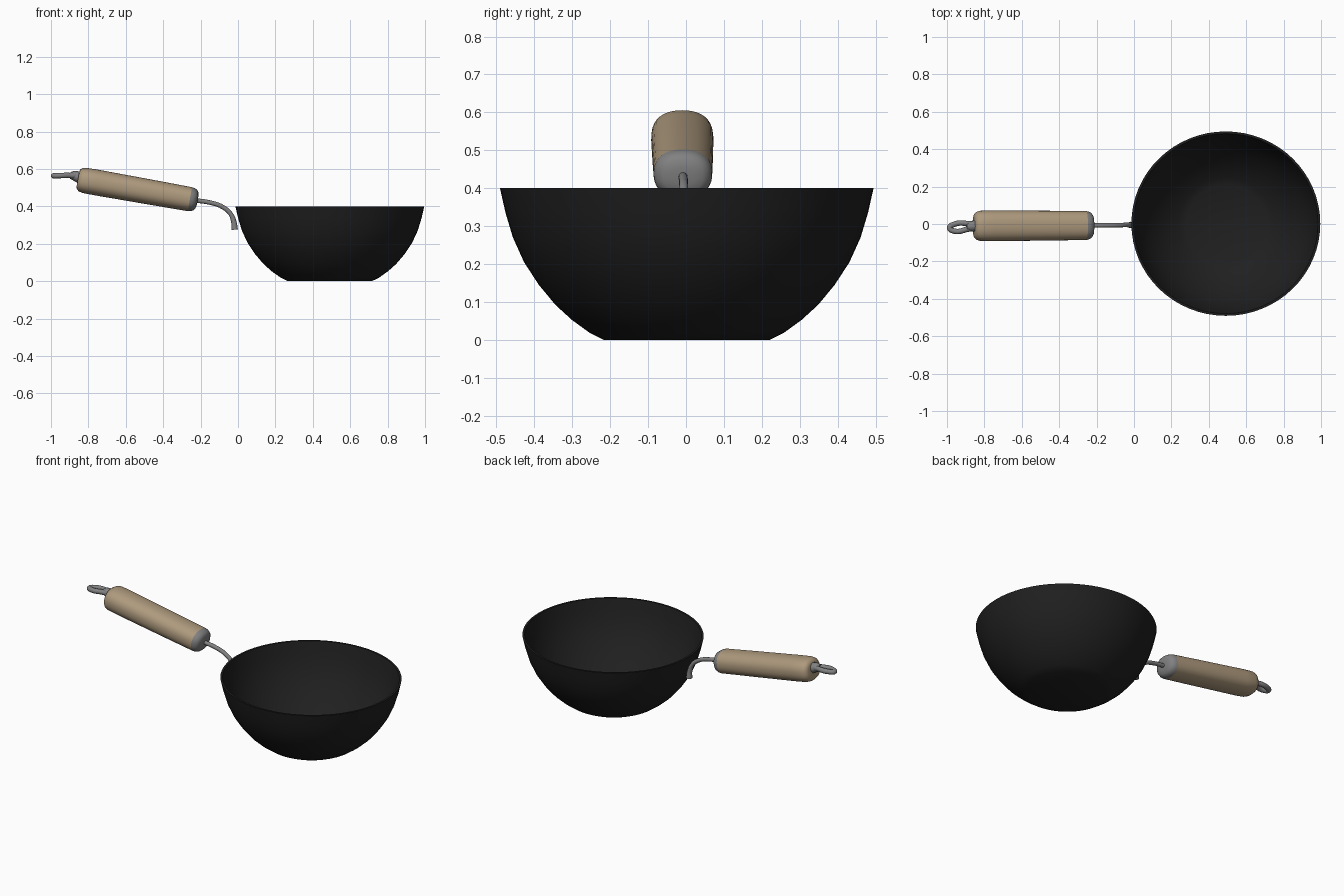
import bpy, bmesh, math
from mathutils import Vector, Matrix

if "Cube" in bpy.data.objects:
    bpy.data.objects.remove(bpy.data.objects["Cube"])


def material(name, rgb):
    m = bpy.data.materials.new(name)
    m.diffuse_color = (*rgb, 1)
    m.use_nodes = True
    m.node_tree.nodes["Principled BSDF"].inputs["Base Color"].default_value = m.diffuse_color
    return m


BLACK = material("black iron", (0.014, 0.014, 0.014))
WOOD = material("tan wood", (0.42, 0.32, 0.205))
STEEL = material("grey steel", (0.22, 0.22, 0.225))


def lathe(name, profile, mat, matrix, sides=64, power=2.0, angle=35):
    """Spin (radius, height) points round local z; power > 2 squares the section."""
    bm = bmesh.new()
    rings = []
    for r, h in profile:
        if r == 0:
            rings.append([bm.verts.new((0, 0, h))])
            continue
        ring = []
        for i in range(sides):
            a = 2 * math.pi * i / sides
            c, s = math.cos(a), math.sin(a)
            k = r / (abs(c) ** power + abs(s) ** power) ** (1 / power)
            ring.append(bm.verts.new((k * c, k * s, h)))
        rings.append(ring)
    for a, b in zip(rings, rings[1:]):
        for i in range(sides):
            j = (i + 1) % sides
            quad = [a[i % len(a)], a[j % len(a)], b[j % len(b)], b[i % len(b)]]
            bm.faces.new(list(dict.fromkeys(quad)))
    bm.transform(matrix)
    bmesh.ops.recalc_face_normals(bm, faces=bm.faces)
    me = bpy.data.meshes.new(name)
    bm.to_mesh(me)
    bm.free()
    ob = bpy.data.objects.new(name, me)
    bpy.context.collection.objects.link(ob)
    me.materials.append(mat)
    bpy.ops.object.select_all(action='DESELECT')
    ob.select_set(True)
    bpy.context.view_layer.objects.active = ob
    bpy.ops.object.shade_smooth_by_angle(angle=math.radians(angle))
    return ob


def rod(name, points, radius, mat, cyclic=False):
    """Round bar along a smooth path of (x, y, z, radius factor)."""
    cu = bpy.data.curves.new(name, 'CURVE')
    cu.dimensions = '3D'
    cu.bevel_depth = radius
    cu.bevel_resolution = 4
    cu.use_fill_caps = True
    sp = cu.splines.new('BEZIER')
    sp.bezier_points.add(len(points) - 1)
    for bp, (x, y, z, f) in zip(sp.bezier_points, points):
        bp.co = (x, y, z)
        bp.radius = f
        bp.handle_left_type = bp.handle_right_type = 'AUTO'
    sp.use_cyclic_u = cyclic
    sp.resolution_u = 10
    ob = bpy.data.objects.new(name, cu)
    bpy.context.collection.objects.link(ob)
    cu.materials.append(mat)
    return ob


# Bowl: outer wall up to the rim, then a thin inner wall back down
outer = [(0.225, 0), (0.262, 0.018), (0.31, 0.052), (0.355, 0.092), (0.40, 0.145),
         (0.44, 0.205), (0.47, 0.27), (0.49, 0.335), (0.505, 0.40)]
inner = [(r - 0.012, z + 0.012 * (1 - z / 0.4)) for r, z in reversed(outer)]
lathe("bowl", [(0, 0)] + outer + inner + [(0, 0.012)], BLACK,
      Matrix.Translation((0.491, 0.002, 0)) @ Matrix.Diagonal((1, 0.976, 1, 1)))

# Grip frame: local z runs down the sloping handle towards the bowl
start, end = Vector((-0.856, -0.010, 0.545)), Vector((-0.216, -0.008, 0.431))
axis = (end - start).normalized()
side = Vector((0, 1, 0))
up = axis.cross(side).normalized()
side = up.cross(axis)
length = (end - start).length
frame = Matrix((up, side, axis)).transposed().to_4x4()
frame.translation = start
frame = frame @ Matrix.Diagonal((1, 1.19, 1, 1))

# Wooden grip and steel cap at its bowl end
seam = length - 0.042
lathe("wooden_grip", [(0, 0), (0.042, 0), (0.054, 0.004), (0.063, 0.016), (0.068, 0.036),
                      (0.069, 0.10), (0.067, 0.40), (0.065, seam), (0, seam)],
      WOOD, frame, 40, 2.3, 45)
lathe("grip_cap", [(0, seam), (0.065, seam), (0.063, seam + 0.014), (0.056, seam + 0.029),
                   (0.044, seam + 0.038), (0.024, length), (0, length + 0.001)],
      STEEL, frame, 40, 2.3, 45)

# Curved neck rod that bends down onto the bowl wall, with a flattened foot
rod("neck_rod", [(-0.24, -0.008, 0.433, 1), (-0.15, -0.007, 0.42, 1), (-0.085, -0.006, 0.398, 1),
                 (-0.04, -0.005, 0.36, 1), (-0.022, -0.005, 0.315, 1.2),
                 (-0.018, -0.005, 0.275, 1.45)], 0.012, STEEL)

# Hanging loop and the short stem joining it to the grip
rod("hanging_loop", [(-0.986, -0.020, 0.563, 1), (-0.965, -0.037, 0.564, 1),
                     (-0.90, -0.030, 0.565, 1), (-0.868, -0.012, 0.563, 1.2),
                     (-0.90, 0.003, 0.565, 1), (-0.965, -0.003, 0.564, 1)],
    0.0145, STEEL, cyclic=True)
rod("loop_stem", [(-0.895, -0.013, 0.565, 0.8), (-0.875, -0.012, 0.563, 1.1),
                  (-0.84, -0.011, 0.553, 1.35)], 0.024, STEEL)
